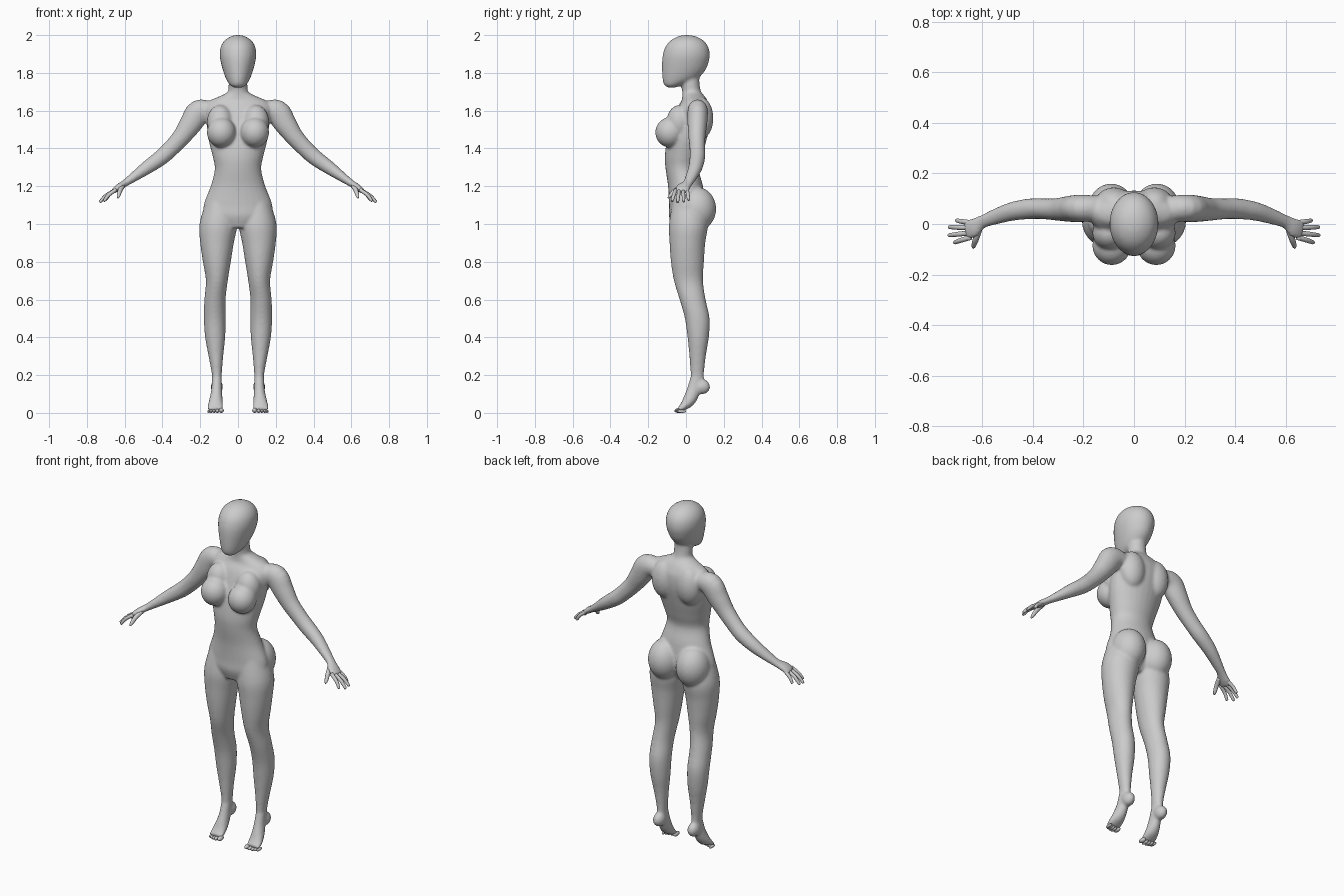
import bpy, bmesh, math
from mathutils import Vector, Matrix

SIDES = 28
STEPS = 4

old = bpy.data.objects.get("Cube")
if old:
    bpy.data.objects.remove(old, do_unlink=True)

skin = bpy.data.materials.new("plain grey")
skin.use_nodes = True
grey = (0.6, 0.6, 0.6, 1)
skin.diffuse_color = grey
skin.node_tree.nodes["Principled BSDF"].inputs["Base Color"].default_value = grey


def refine(rows):
    """Insert Catmull-Rom rows between the given key rows."""
    result = []
    last = len(rows) - 1
    for i in range(last):
        p, q, r, s = (rows[max(0, min(last, i + k))] for k in (-1, 0, 1, 2))
        for step in range(STEPS):
            t = step / STEPS
            result.append([
                0.5 * (2 * b + (c - a) * t + (2 * a - 5 * b + 4 * c - d) * t ** 2
                       + (3 * b - a - 3 * c + d) * t ** 3)
                for a, b, c, d in zip(p, q, r, s)])
    result.append(list(rows[last]))
    return result


def skin_rings(bm, rings):
    """Join rings of (centre, first radius, second radius) into a closed loft."""
    loops = []
    for centre, u, v in rings:
        angles = [math.tau * k / SIDES for k in range(SIDES)]
        loops.append([bm.verts.new(centre + u * math.cos(t) + v * math.sin(t)) for t in angles])
    for low, high in zip(loops, loops[1:]):
        for k in range(SIDES):
            n = (k + 1) % SIDES
            bm.faces.new((low[k], low[n], high[n], high[k]))
    bm.faces.new(loops[0])
    bm.faces.new(loops[-1])


def upright(bm, rows, side=1):
    """Level ovals; each row is z, inner x, outer x, front y, back y."""
    rings = []
    for z, inner, outer, front, back in refine(rows):
        centre = Vector((side * (inner + outer) / 2, (front + back) / 2, z))
        rings.append((centre, Vector(((outer - inner) / 2, 0, 0)),
                      Vector((0, (back - front) / 2, 0))))
    skin_rings(bm, rings)


def tube(bm, rows, across, side=1):
    """Ovals square to a path; each row is x, y, z, width radius, thickness radius."""
    rows = [[side * r[0], *r[1:]] for r in refine(rows)]
    points = [Vector(r[:3]) for r in rows]
    rings = []
    for i, (p, r) in enumerate(zip(points, rows)):
        ahead = (points[min(i + 1, len(points) - 1)] - points[max(i - 1, 0)]).normalized()
        wide = (Vector(across) - ahead * ahead.dot(Vector(across))).normalized()
        rings.append((p, wide * r[3], ahead.cross(wide) * r[4]))
    skin_rings(bm, rings)


def ball(bm, centre, radii, side=1):
    place = Matrix.Translation((side * centre[0], *centre[1:])) @ Matrix.Diagonal((*radii, 1))
    bmesh.ops.create_uvsphere(bm, u_segments=SIDES, v_segments=SIDES // 2, radius=1, matrix=place)


def finish(bm, name):
    bmesh.ops.recalc_face_normals(bm, faces=bm.faces)
    mesh = bpy.data.meshes.new(name)
    bm.to_mesh(mesh)
    bm.free()
    mesh.materials.append(skin)
    mesh.shade_smooth()
    obj = bpy.data.objects.new(name, mesh)
    bpy.context.collection.objects.link(obj)
    return obj


body = bmesh.new()

# Torso: z, half width, front, back
torso = [(0.98, .09, -.07, .06), (1.04, .17, -.09, .09), (1.1, .182, -.09, .1),
         (1.2, .145, -.095, .09), (1.29, .123, -.108, .068), (1.36, .135, -.112, .085),
         (1.45, .157, -.1, .11), (1.54, .168, -.075, .13), (1.61, .18, -.05, .13),
         (1.65, .155, -.025, .115), (1.675, .1, -.02, .1), (1.7, .055, -.02, .08),
         (1.74, .05, -.025, .072), (1.79, .045, -.02, .07)]
upright(body, [(z, -w, w, f, b) for z, w, f, b in torso])

# Head
head = [(1.722, .02, -.095, -.06), (1.735, .042, -.115, -.02), (1.765, .062, -.124, .055),
        (1.81, .079, -.127, .1), (1.86, .092, -.127, .121), (1.9, .097, -.122, .126),
        (1.94, .091, -.108, .117), (1.972, .071, -.081, .092), (1.992, .041, -.045, .055),
        (2.0, .012, -.012, .02)]
upright(body, [(z, -w, w, f, b) for z, w, f, b in head])

leg = [(1.12, .02, .17, -.07, .09), (1.0, .004, .204, -.09, .115), (.9, .022, .2, -.087, .102),
       (.8, .038, .186, -.08, .095), (.7, .054, .17, -.064, .09), (.6, .066, .178, -.034, .104),
       (.5, .066, .181, -.006, .125), (.4, .068, .174, .008, .121), (.3, .078, .156, .018, .105),
       (.2, .086, .138, .024, .095), (.13, .088, .136, .02, .1)]

foot = [(.112, .055, .19, .026, .03), (.113, .04, .12, .029, .036),
        (.117, .016, .066, .036, .034), (.12, -.015, .032, .042, .021),
        (.12, -.038, .018, .04, .013)]

arm = [(.13, .06, 1.6, .05, .045), (.205, .062, 1.593, .054, .066), (.25, .06, 1.53, .052, .06),
       (.3, .058, 1.46, .045, .049), (.36, .06, 1.395, .041, .044), (.41, .06, 1.35, .041, .042),
       (.48, .05, 1.3, .037, .036), (.55, .028, 1.25, .031, .026), (.6, .008, 1.215, .027, .019),
       (.635, -.015, 1.192, .039, .018), (.665, -.024, 1.17, .038, .012)]

for s in (1, -1):
    # Limbs
    upright(body, leg, s)
    tube(body, foot, (1, 0, 0), s)
    tube(body, arm, (0, 1, 0), s)
    # Heel, seat, bust and shoulder blade
    ball(body, (.112, .085, .138), (.032, .043, .04), s)
    ball(body, (.09, .06, 1.08), (.092, .1, .115), s)
    ball(body, (.088, -.085, 1.485), (.077, .078, .08), s)
    ball(body, (.095, -.035, 1.54), (.07, .068, .09), s)
    ball(body, (.08, .08, 1.56), (.075, .065, .11), s)

figure = finish(body, "body")
blend = figure.modifiers.new("blend parts", 'REMESH')
blend.mode = 'VOXEL'
blend.voxel_size = 0.0075
blend.use_smooth_shade = True
soften = figure.modifiers.new("soften joins", 'SMOOTH')
soften.factor = 0.5
soften.iterations = 8

# Fingers: base y, then tip
fingers = [(.005, (.702, .014, 1.125)), (-.015, (.732, -.012, 1.117)),
           (-.035, (.733, -.045, 1.114)), (-.053, (.71, -.074, 1.12))]
# Toes: x, tip y, radius
toes = [(.088, -.054, .013), (.109, -.056, .01), (.126, -.053, .009),
        (.141, -.048, .009), (.154, -.041, .008)]

for s, label in ((1, "left"), (-1, "right")):
    bm = bmesh.new()
    for y, tip in fingers:
        base = Vector((.645, y, 1.182))
        end = Vector(tip)
        middle = base.lerp(end, .55) + Vector((.004, 0, .006))
        close = end.lerp(middle, .12)
        tube(bm, [(*base, .01, .01), (*middle, .0095, .0095), (*close, .0075, .0075),
                  (*end, .003, .003)], (0, 1, 0), s)
    tube(bm, [(.612, -.02, 1.2, .013, .013), (.625, -.06, 1.175, .012, .012),
              (.633, -.085, 1.148, .009, .009), (.636, -.096, 1.138, .003, .003)], (1, 0, 0), s)
    finish(bm, label + "_fingers")

    bm = bmesh.new()
    for x, y, r in toes:
        ball(bm, (x, y + .018, r), (r, .024, r), s)
    finish(bm, label + "_toes")
